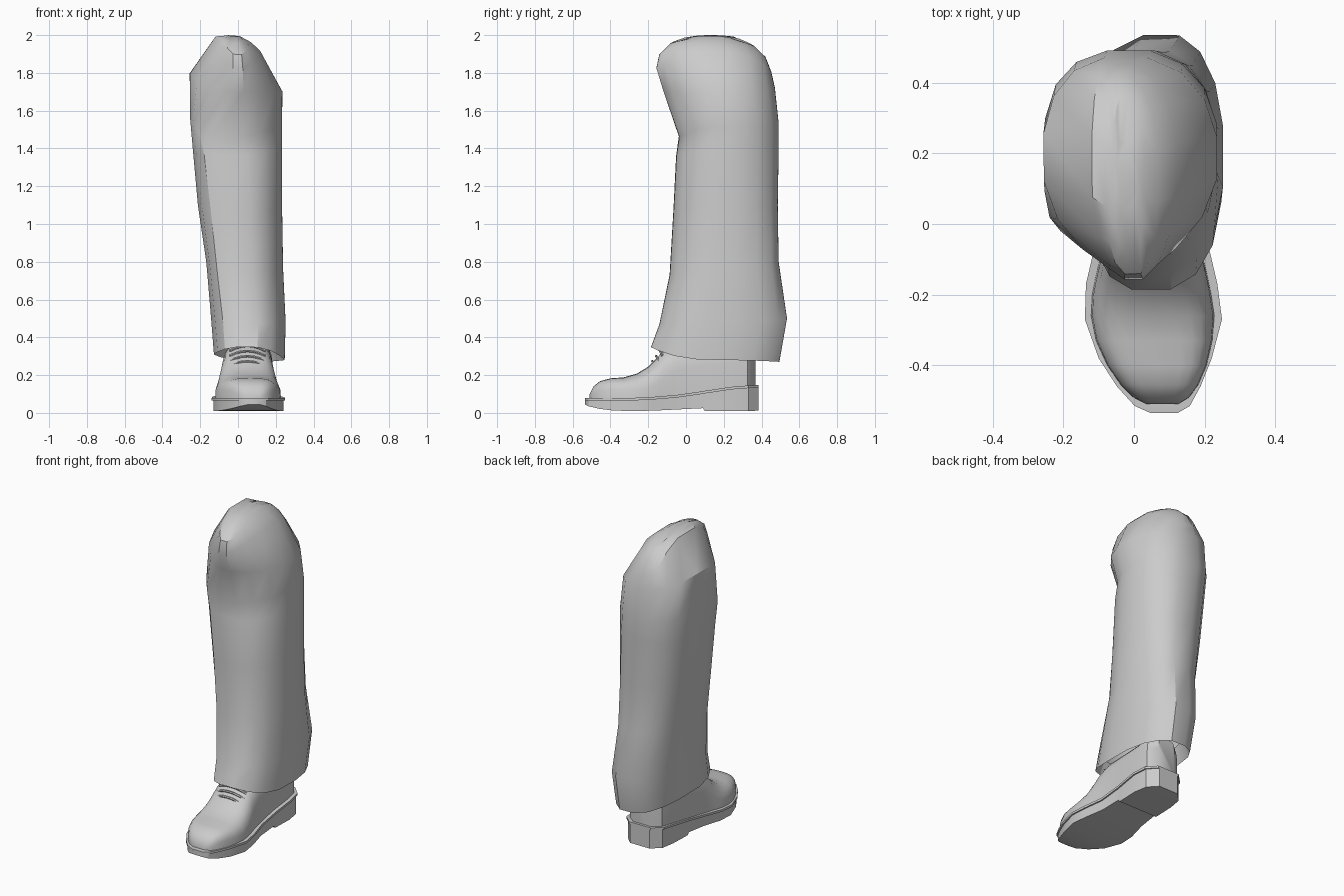
import bpy, bmesh
from math import cos, sin, pi, radians, copysign

cube = bpy.data.objects.get("Cube")
if cube:
    bpy.data.objects.remove(cube)

grey = bpy.data.materials.new("plain grey")
grey.use_nodes = True
tone = (0.6, 0.6, 0.6, 1)
grey.diffuse_color = tone
grey.node_tree.nodes["Principled BSDF"].inputs["Base Color"].default_value = tone


def power(v, p):
    return copysign(abs(v) ** p, v)


def finish(obj, angle):
    obj.data.materials.append(grey)
    bpy.ops.object.select_all(action='DESELECT')
    obj.select_set(True)
    bpy.context.view_layer.objects.active = obj
    bpy.ops.object.shade_smooth_by_angle(angle=radians(angle))


def loft(name, rings, cap_start=True, cap_end=True, angle=35):
    """Skin a list of closed rings with equal point counts."""
    bm = bmesh.new()
    loops = [[bm.verts.new(p) for p in ring] for ring in rings]
    for a, b in zip(loops, loops[1:]):
        for i in range(len(a)):
            j = (i + 1) % len(a)
            bm.faces.new((a[i], a[j], b[j], b[i]))
    if cap_start:
        bm.faces.new(loops[0][::-1])
    if cap_end:
        bm.faces.new(loops[-1])
    bmesh.ops.recalc_face_normals(bm, faces=bm.faces)
    mesh = bpy.data.meshes.new(name)
    bm.to_mesh(mesh)
    bm.free()
    obj = bpy.data.objects.new(name, mesh)
    bpy.context.collection.objects.link(obj)
    finish(obj, angle)
    return obj


def leg_ring(xs, ys, sides, ends, mids, front=(.7, .8), back=(.8, .9), n=16):
    """Ring from its extents, side and end heights, end centres and corner softness."""
    ring = []
    for i in range(n):
        c, s = (f(2 * pi * (i + 0.5) / n) for f in (cos, sin))
        hi_x, hi_y = c > 0, s > 0
        p = (back if hi_y else front)[hi_x]
        u, v = power(c, p), power(s, p)
        x = mids[hi_y] * (1 - abs(u)) + xs[hi_x] * abs(u)
        y = sum(ys) / 2 + v * (ys[1] - ys[0]) / 2
        ring.append((x, y, sides[hi_x] * c * c + ends[hi_y] * s * s))
    return ring


# Trouser leg: inner hem, then up to the bevelled knee crest
leg = [
    leg_ring((-.11, .22), (-.14, .46), (.42, .42), (.42, .42), (.07, .08)),
    leg_ring((-.13, .25), (-.19, .5), (.31, .28), (.35, .27), (.05, .09)),
    leg_ring((-.145, .255), (-.145, .54), (.5, .48), (.47, .5), (.05, .09)),
    leg_ring((-.17, .242), (-.09, .495), (.8, .76), (.73, .8), (.03, .06), (.6, .9)),
    leg_ring((-.215, .237), (-.07, .49), (1.1, 1.08), (1.07, 1.1), (.02, .04), (.6, .95)),
    leg_ring((-.24, .237), (-.055, .495), (1.38, 1.4), (1.36, 1.4), (0, .01), (.5, .97)),
    leg_ring((-.255, .237), (-.04, .495), (1.56, 1.52), (1.46, 1.53), (-.04, -.01), (.42, 1)),
    leg_ring((-.26, .24), (-.125, .475), (1.8, 1.7), (1.7, 1.72), (-.01, -.02), (1.05, 1.12)),
    leg_ring((-.12, .12), (-.162, .455), (2, 1.92), (1.82, 1.8), (0, -.05), (.9, .95), (.65, .8)),
    leg_ring((-.08, .07), (-.145, .425), (2, 1.965), (1.895, 1.88), (0, -.04)),
    leg_ring((-.06, .03), (-.085, .365), (2, 1.985), (1.955, 1.94), (0, -.03)),
    leg_ring((-.05, .01), (.04, .24), (2, 1.995), (1.993, 1.985), (-.02, -.03)),
]
loft("trouser_leg", leg, cap_start=False, angle=30)

# Shoe stations, toe to heel: y, centre x, half width, sole bottom, sole top
SOLE = [
    (-.535, .085, .035, .045, .078), (-.515, .08, .075, .035, .08),
    (-.46, .07, .115, .022, .08), (-.38, .06, .157, .012, .08),
    (-.27, .055, .191, .01, .08), (-.17, .05, .183, .012, .085),
    (-.05, .05, .155, .018, .095), (.09, .055, .145, .025, .115),
    (.1, .055, .145, .01, .117), (.24, .06, .145, .01, .138),
    (.33, .06, .13, .01, .145), (.385, .06, .075, .012, .147),
]


def slab(name, grow, low, high):
    """Flat layer of the sole; low and high choose its heights per station."""
    rings = []
    for y, cx, w, bottom, top in SOLE:
        w += grow
        a, b = low(bottom, top), high(bottom, top)
        rings.append([(cx - w, y, a), (cx + w, y, a), (cx + w, y, b), (cx - w, y, b)])
    loft(name, rings, angle=30)


slab("outsole", -.006, lambda b, t: b, lambda b, t: t - .012)
slab("welt", .003, lambda b, t: t - .014, lambda b, t: t)


# Shoe upper: arched sections, y, centre x, half width, top height, squareness
UPPER = [
    (-.51, .08, .045, .1, .7), (-.49, .077, .08, .14, .6),
    (-.455, .072, .11, .168, .55), (-.4, .065, .141, .183, .55),
    (-.33, .057, .165, .188, .6), (-.26, .053, .175, .208, .7),
    (-.2, .05, .169, .245, .75), (-.155, .05, .16, .29, .7),
    (-.11, .05, .149, .34, .65), (-.04, .05, .139, .36, .5),
    (.1, .05, .13, .36, .4), (.24, .055, .13, .36, .4),
    (.325, .058, .115, .36, .35), (.368, .06, .06, .36, .3),
]


def sole_height(y):
    for a, b in zip(SOLE, SOLE[1:]):
        if a[0] <= y <= b[0]:
            return a[4] + (b[4] - a[4]) * (y - a[0]) / (b[0] - a[0])


arches = []
for y, cx, w, top, p in UPPER:
    base = sole_height(y) - .01
    angles = [pi * i / 12 for i in range(13)]
    arches.append([(cx + w * power(cos(t), p), y, base + (top - base) * abs(sin(t)) ** p)
                   for t in angles])
loft("shoe_upper", arches, angle=40)

# Laces crossing the tongue
for k in range(4):
    y, z = -.178 + .02 * k, .274 + .027 * k
    data = bpy.data.curves.new("lace", 'CURVE')
    data.dimensions = '3D'
    data.bevel_depth = .007
    data.bevel_resolution = 1
    data.use_fill_caps = True
    line = data.splines.new('POLY')
    line.points.add(6)
    for i, point in enumerate(line.points):
        u = i / 3 - 1
        point.co = (.05 + .095 * u, y + .015 * u * u, z - .026 * u * u, 1)
    lace = bpy.data.objects.new("lace_" + str(k + 1), data)
    bpy.context.collection.objects.link(lace)
    bpy.ops.object.select_all(action='DESELECT')
    lace.select_set(True)
    bpy.context.view_layer.objects.active = lace
    bpy.ops.object.convert(target='MESH')
    finish(bpy.context.view_layer.objects.active, 40)
